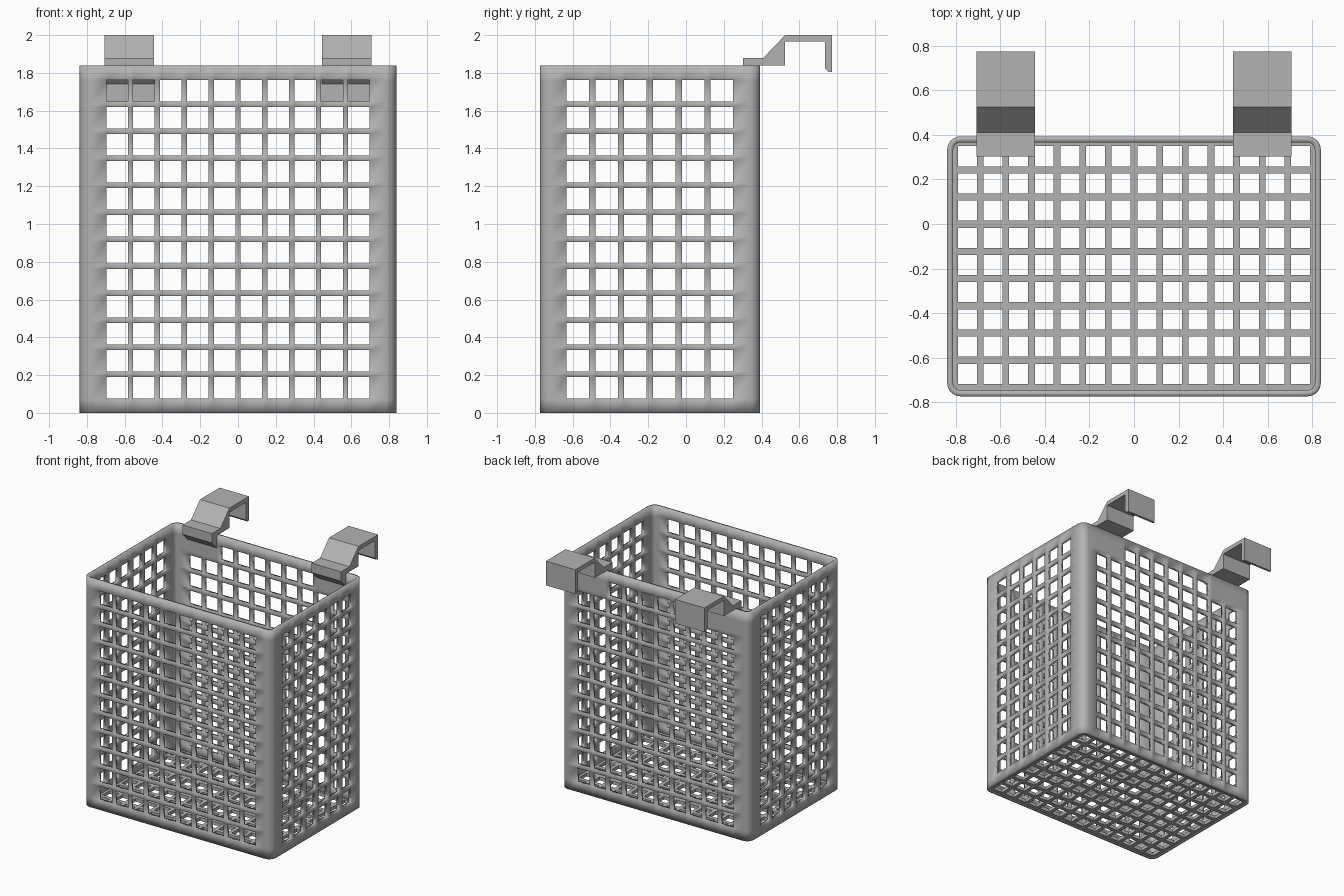
import bpy
import bmesh
import math

cube = bpy.data.objects.get("Cube")
if cube:
    bpy.data.objects.remove(cube)

grey = bpy.data.materials.new("grey plastic")
grey.use_nodes = True
GREY = (0.45, 0.45, 0.45, 1)
grey.diffuse_color = GREY
grey.node_tree.nodes["Principled BSDF"].inputs["Base Color"].default_value = GREY

# Overall basket sizes
HX, Y0, Y1, TOP = 0.838, -0.773, 0.393, 1.84
WALL, RADIUS, ARC = 0.027, 0.06, 8
HOOK_X0, HOOK_X1 = 0.444, 0.706


def breaks(first, hole, pitch, count):
    """Start and end of each hole along one direction."""
    return [first + i * pitch + e for i in range(count) for e in (0, hole)]


def add_object(name, bm):
    bmesh.ops.recalc_face_normals(bm, faces=bm.faces)
    mesh = bpy.data.meshes.new(name)
    bm.to_mesh(mesh)
    bm.free()
    mesh.materials.append(grey)
    obj = bpy.data.objects.new(name, mesh)
    bpy.context.collection.objects.link(obj)
    return obj


def thicken(obj, offset):
    mod = obj.modifiers.new("thickness", "SOLIDIFY")
    mod.thickness = WALL
    mod.offset = offset
    mod.use_even_offset = True


# Perimeter path: points (x, y) and whether the step after each one is a hole column
xs = breaks(-0.697, 0.114, 0.1422, 10)
ys = breaks(-0.632, 0.119, 0.1525, 6)
path = []


def add_corner(cx, cy, start):
    for i in range(ARC + 1):
        a = math.radians(start + 90 * i / ARC)
        path.append((cx + RADIUS * math.cos(a), cy + RADIUS * math.sin(a), False))


def add_side(points):
    path.extend((x, y, i % 2 == 0) for i, (x, y) in enumerate(points))


cx, cy0, cy1 = HX - RADIUS, Y0 + RADIUS, Y1 - RADIUS
add_side([(x, Y0) for x in xs])
add_corner(cx, cy0, -90)
add_side([(HX, y) for y in ys])
add_corner(cx, cy1, 0)
add_side([(x, Y1) for x in reversed(xs)])
add_corner(-cx, cy1, 90)
add_side([(-HX, y) for y in reversed(ys)])
add_corner(-cx, cy0, 180)

# Walls: one perforated band, left solid behind the hooks
zs = [0] + breaks(0.077, 0.114, 0.1428, 12) + [TOP]
bm = bmesh.new()
rings = [[bm.verts.new((x, y, z)) for x, y, _ in path] for z in zs]
n = len(path)
for r in range(len(zs) - 1):
    for i in range(n):
        j = (i + 1) % n
        mid_x = abs(path[i][0] + path[j][0]) / 2
        behind_hook = (r == len(zs) - 3 and path[i][1] == Y1
                       and HOOK_X0 < mid_x < HOOK_X1)
        if path[i][2] and r % 2 == 1 and not behind_hook:
            continue
        bm.faces.new((rings[r][i], rings[r][j], rings[r + 1][j], rings[r + 1][i]))
walls = add_object("basket_walls", bm)
thicken(walls, -1)

# Floor: perforated plate fitted inside the walls
fx = [-HX + WALL] + breaks(-0.79, 0.085, 0.115, 14) + [HX - WALL]
fy = [Y0 + WALL] + breaks(-0.717, 0.09, 0.122, 9) + [Y1 - WALL]
bm = bmesh.new()
grid = [[bm.verts.new((x, y, WALL / 2)) for x in fx] for y in fy]
for r in range(len(fy) - 1):
    for c in range(len(fx) - 1):
        if not (r % 2 and c % 2):
            bm.faces.new((grid[r][c], grid[r][c + 1],
                          grid[r + 1][c + 1], grid[r + 1][c]))
floor = add_object("basket_floor", bm)
thicken(floor, 0)

# Hooks: side profile (y, z) extruded across the width
profile = [
    (0.302, 1.88), (0.41, 1.88), (0.525, 2.0), (0.774, 2.0), (0.774, 1.805),
    (0.755, 1.805), (0.737, 1.823), (0.737, 1.966), (0.525, 1.966),
    (0.525, 1.84), (0.38, 1.84), (0.38, 1.74), (0.366, 1.74), (0.302, 1.805),
]
for name, x0 in (("left_hook", HOOK_X0), ("right_hook", -HOOK_X1)):
    bm = bmesh.new()
    face = bm.faces.new([bm.verts.new((x0, y, z)) for y, z in profile])
    out = bmesh.ops.extrude_face_region(bm, geom=[face])
    moved = [v for v in out["geom"] if isinstance(v, bmesh.types.BMVert)]
    bmesh.ops.translate(bm, verts=moved, vec=(HOOK_X1 - HOOK_X0, 0, 0))
    add_object(name, bm)

# Smooth rounded corners, sharp edges elsewhere
bpy.ops.object.select_all(action="DESELECT")
walls.select_set(True)
bpy.context.view_layer.objects.active = walls
bpy.ops.object.shade_smooth_by_angle(angle=math.radians(30))
